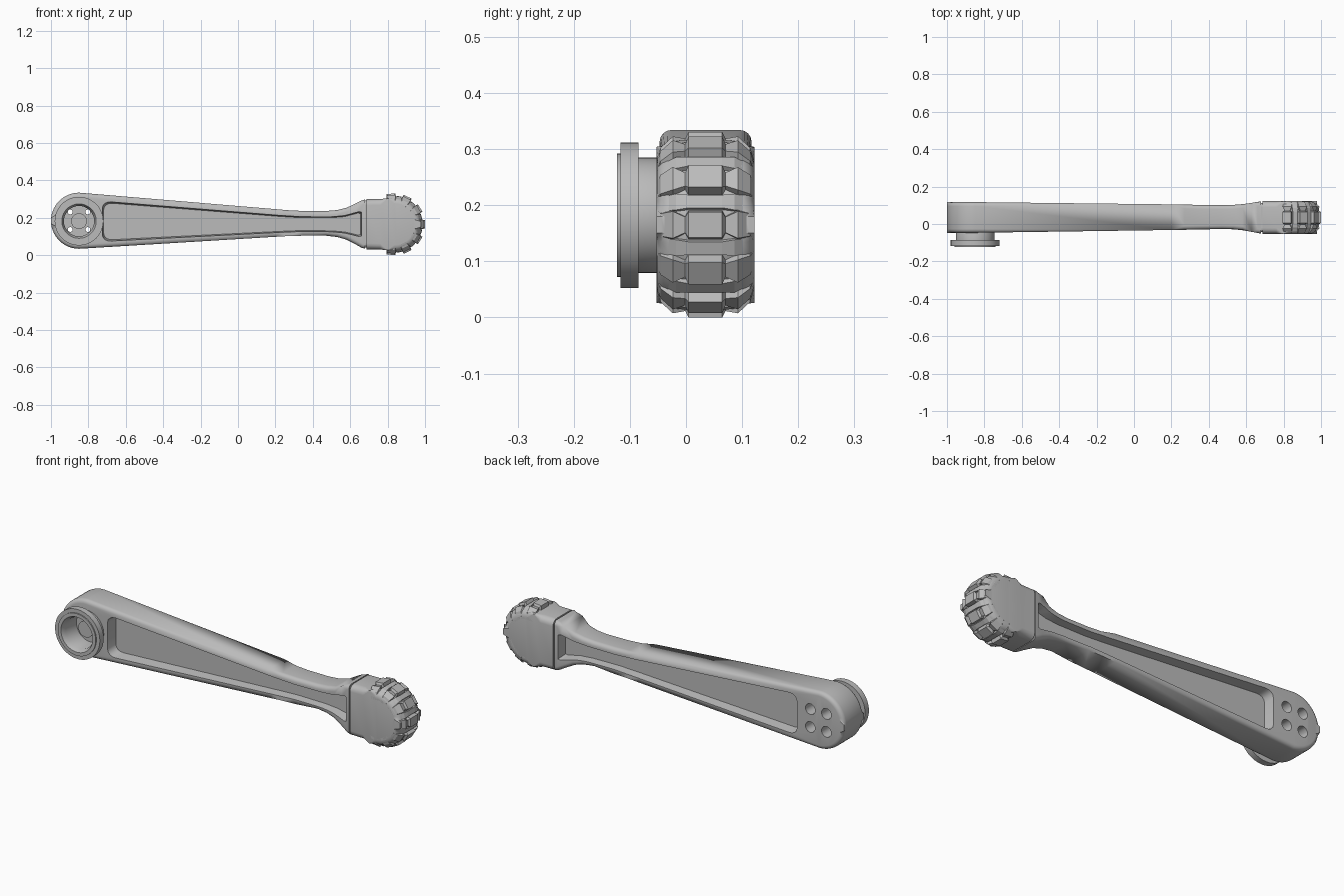
import bpy, bmesh, math
from math import sin, cos, pi, radians

if "Cube" in bpy.data.objects:
    bpy.data.objects.remove(bpy.data.objects["Cube"])

grey = bpy.data.materials.new("satin_grey")
grey.use_nodes = True
grey.diffuse_color = (0.5, 0.5, 0.5, 1)
grey.node_tree.nodes["Principled BSDF"].inputs["Base Color"].default_value = (0.5, 0.5, 0.5, 1)


def make(name, bm):
    bmesh.ops.recalc_face_normals(bm, faces=bm.faces)
    mesh = bpy.data.meshes.new(name)
    bm.to_mesh(mesh)
    bm.free()
    mesh.materials.append(grey)
    ob = bpy.data.objects.new(name, mesh)
    bpy.context.collection.objects.link(ob)
    return ob


def activate(ob):
    bpy.ops.object.select_all(action='DESELECT')
    ob.select_set(True)
    bpy.context.view_layer.objects.active = ob


def smooth(ob, angle=32):
    activate(ob)
    bpy.ops.object.shade_smooth_by_angle(angle=radians(angle))


def cut(ob, cutters):
    activate(ob)
    for c in cutters:
        mod = ob.modifiers.new("cut", 'BOOLEAN')
        mod.operation = 'DIFFERENCE'
        mod.solver = 'EXACT'
        mod.object = c
        bpy.ops.object.modifier_apply(modifier=mod.name)
        bpy.data.objects.remove(c)


def loft(bm, rings, closed=False):
    """Skin equal rings of points; cap the ends or close the loop."""
    vs = [[bm.verts.new(p) for p in r] for r in rings]
    n, m = len(vs), len(vs[0])
    for i in range(n if closed else n - 1):
        a, b = vs[i], vs[(i + 1) % n]
        for k in range(m):
            bm.faces.new((a[k], a[(k + 1) % m], b[(k + 1) % m], b[k]))
    if not closed:
        bm.faces.new(vs[0])
        bm.faces.new(vs[-1])
    return vs


def bar(name, stations, radius, round_ends=()):
    """Bar along x from (x, z centre, half height, front y, back y)."""
    bm = bmesh.new()
    vs = loft(bm, [[(x, f, z - h), (x, b, z - h), (x, b, z + h), (x, f, z + h)]
                   for x, z, h, f, b in stations])
    edges = [bm.edges.get((vs[i][k], vs[i + 1][k]))
             for i in range(len(vs) - 1) for k in range(4)]
    for e in round_ends:
        edges += [bm.edges.get((vs[e][0], vs[e][3])), bm.edges.get((vs[e][1], vs[e][2]))]
    if radius:
        bmesh.ops.bevel(bm, geom=edges, offset=radius, segments=4, profile=0.5,
                        affect='EDGES', clamp_overlap=False)
    return make(name, bm)


def lathe(name, profile, cx, cz, steps=48):
    """Closed (radius, y) profile turned about a y axis."""
    bm = bmesh.new()
    loft(bm, [[(cx + r * cos(a), y, cz + r * sin(a)) for r, y in profile]
              for a in (2 * pi * i / steps for i in range(steps))], closed=True)
    return make(name, bm)


def cylinder(name, r, y0, y1, cx, cz, steps=32):
    bm = bmesh.new()
    loft(bm, [[(cx + r * cos(2 * pi * i / steps), y, cz + r * sin(2 * pi * i / steps))
               for i in range(steps)] for y in (y0, y1)])
    return make(name, bm)


# Arm: round end, long taper, slim neck, flare
HX, HZ, R = -0.85, 0.184, 0.15
turn = [radians(a) for a in range(6, 90, 7)]
stations = [(HX - R * cos(a), HZ, R * sin(a), -0.047, 0.117) for a in turn]
stations += [(HX, HZ, R, -0.047, 0.117),
             (0.2, 0.172, 0.074, -0.032, 0.105), (0.27, 0.171, 0.069, -0.031, 0.104),
             (0.35, 0.17, 0.066, -0.029, 0.102), (0.47, 0.17, 0.066, -0.027, 0.101),
             (0.53, 0.169, 0.072, -0.028, 0.102), (0.58, 0.168, 0.085, -0.033, 0.106),
             (0.63, 0.167, 0.11, -0.042, 0.113), (0.66, 0.166, 0.126, -0.048, 0.118),
             (0.68, 0.166, 0.132, -0.051, 0.12)]
arm = bar("arm", stations, 0.021, round_ends=(0,))

# Pockets on both faces of the arm
pocket = [(-0.73, 0.18, 0.075), (-0.726, 0.18, 0.09), (-0.715, 0.18, 0.102),
          (-0.70, 0.18, 0.108), (-0.68, 0.18, 0.109), (0.22, 0.167, 0.052),
          (0.34, 0.166, 0.046), (0.5, 0.165, 0.047), (0.57, 0.165, 0.053),
          (0.62, 0.166, 0.064), (0.65, 0.166, 0.071), (0.665, 0.166, 0.068)]


def pocket_cutter(outer, floor):
    bm = bmesh.new()
    rings = []
    for x, z, h in pocket:
        fx, fh = max(-0.718 + (x + 0.73) * 0.99, x), h - 0.012
        fx = min(fx, x + 0.012, 0.655 + (x - 0.665) * 0.9) if x > 0 else fx
        rings.append([(x, outer, z - h), (fx, floor, z - fh), (fx, floor, z + fh), (x, outer, z + h)])
    loft(bm, rings)
    return make("pocket_cutter", bm)


cutters = [pocket_cutter(-0.08, 0.012), pocket_cutter(0.15, 0.062),
           cylinder("bowl_cutter", 0.085, -0.1, -0.01, HX, HZ)]
# Four stepped holes through the round end
for sx in (-1, 1):
    for sz in (-1, 1):
        at = (HX + sx * 0.047, HZ + sz * 0.047)
        cutters += [cylinder("bore_cutter", 0.028, 0.04, 0.2, *at, steps=24),
                    cylinder("hole_cutter", 0.013, -0.04, 0.06, *at, steps=16)]
cut(arm, cutters)
smooth(arm)

# Hub: neck, flange, lip and hollow bowl with a central boss
hub = lathe("hub", [(0.103, -0.03), (0.103, -0.085), (0.13, -0.085), (0.13, -0.117),
                    (0.11, -0.117), (0.11, -0.123), (0.092, -0.123), (0.081, -0.1),
                    (0.081, -0.005), (0.092, -0.005)], HX, HZ - 0.002)
smooth(hub)
smooth(cylinder("hub_boss", 0.042, -0.005, -0.05, HX, HZ - 0.002))

# Recessed collar between arm and head
bar("collar", [(x, 0.166, 0.125, -0.044, 0.113) for x in (0.67, 0.70)], 0.02)

# Head: square shank running into a round nose
CX, CZ, CY, HW, CR = 0.835, 0.165, 0.0345, 0.0875, 0.143
head = [(x, CZ, h, CY - HW, CY + HW)
        for x, h in ((0.687, 0.134), (0.76, 0.135), (0.80, 0.139))]
head += [(CX + CR * sin(a), CZ, CR * cos(a), CY - HW, CY + HW)
         for a in (radians(d) for d in range(0, 88, 7))]
smooth(bar("head", head, 0.032, round_ends=(-1,)))


# Treads: chunky rows with low ribs between them
def tread(name, half_profile, degrees):
    bm = bmesh.new()
    a = radians(degrees)
    side = [(-y, r, w) for y, r, w in half_profile]
    rings = []
    for y, r, w in side + [(y, r, w) for y, r, w in reversed(half_profile)]:
        corners = [(r, -w), (r, w), (0.098, w * 1.3), (0.098, -w * 1.3)]
        rings.append([(CX + q * cos(a) - t * sin(a), CY + y, CZ + q * sin(a) + t * cos(a))
                      for q, t in corners])
    loft(bm, rings)
    return make(name, bm)


lug = [(0.0875, 0.112, 0.014), (0.08, 0.136, 0.02), (0.058, 0.156, 0.024),
       (0.036, 0.153, 0.014), (0.030, 0.164, 0.023)]
rib = [(0.0875, 0.108, 0.009), (0.076, 0.134, 0.013), (0.052, 0.149, 0.015),
       (0.03, 0.152, 0.012)]
for i in range(-3, 4):
    tread("tread_lug", lug, i * 32)
for i in range(-3, 3):
    tread("tread_rib", rib, i * 32 + 16)
